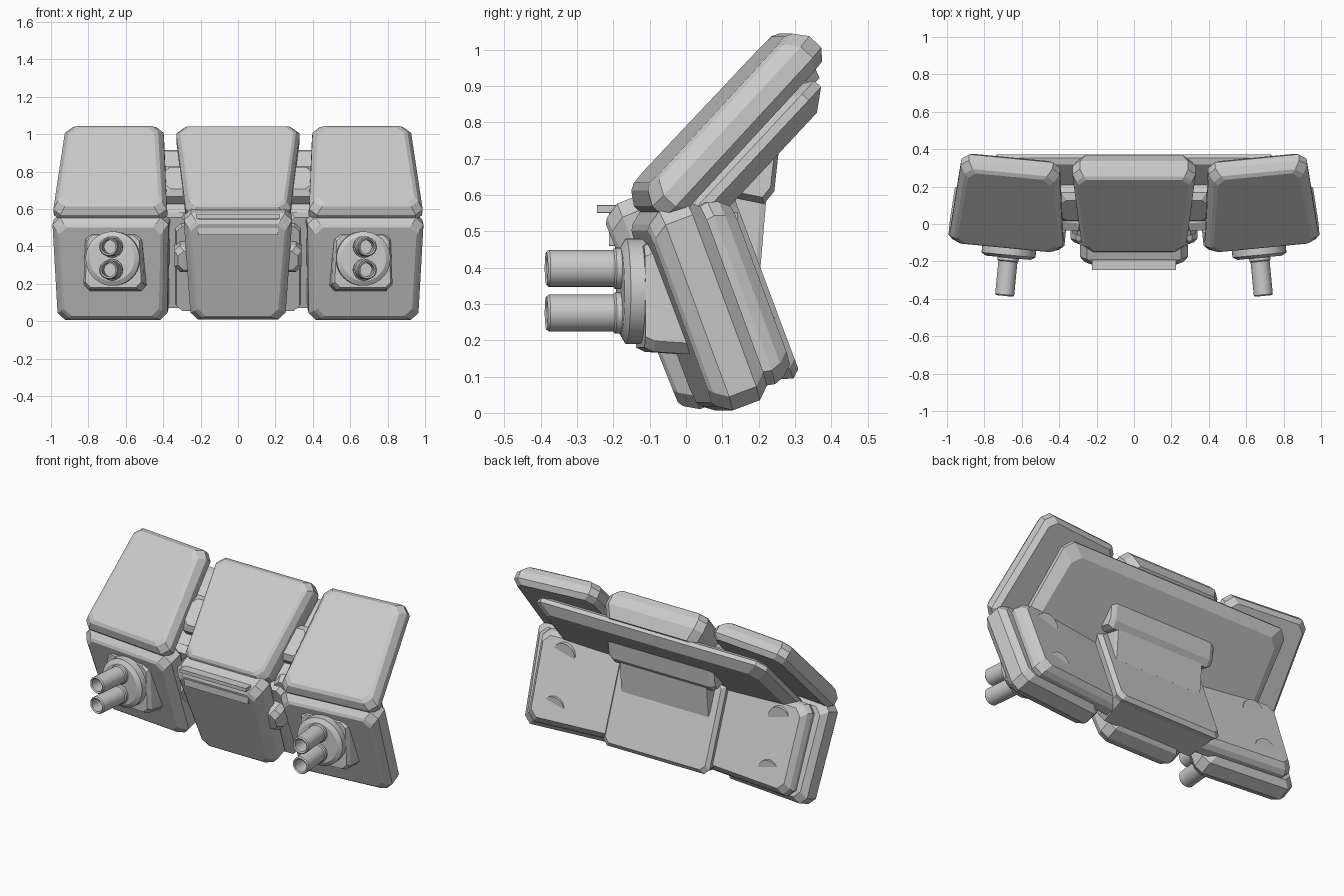
import bpy, bmesh, math
from mathutils import Vector, Matrix

cube = bpy.data.objects.get("Cube")
if cube:
    bpy.data.objects.remove(cube, do_unlink=True)

grey = bpy.data.materials.new("light_grey")
grey.use_nodes = True
colour = (0.6, 0.6, 0.6, 1)
grey.diffuse_color = colour
grey.node_tree.nodes["Principled BSDF"].inputs["Base Color"].default_value = colour

YAW = math.radians(5.5)


def frame(degrees):
    """Up and outward directions of a panel whose slope leans by this pitch."""
    a = math.radians(degrees)
    return Vector((0, math.cos(a), math.sin(a))), Vector((0, -math.sin(a), math.cos(a)))


UPPER = frame(47)
LOWER = frame(110.5)
LOWER_MID = frame(112)
UPRIGHT = frame(90)


def finish(name, bm, yaw_x=None, side=1, smooth=False):
    """Yaw about a vertical axis, mirror to the wanted side, make the object."""
    if yaw_x is not None:
        pivot = Matrix.Translation((yaw_x, 0, 0))
        bm.transform(pivot @ Matrix.Rotation(YAW, 4, 'Z') @ pivot.inverted())
    if side < 0:
        bm.transform(Matrix.Scale(-1, 4, (1, 0, 0)))
    bmesh.ops.recalc_face_normals(bm, faces=bm.faces)
    mesh = bpy.data.meshes.new(name)
    bm.to_mesh(mesh)
    bm.free()
    mesh.materials.append(grey)
    obj = bpy.data.objects.new(name, mesh)
    bpy.context.collection.objects.link(obj)
    if smooth:
        bpy.ops.object.select_all(action='DESELECT')
        obj.select_set(True)
        bpy.context.view_layer.objects.active = obj
        bpy.ops.object.shade_smooth_by_angle()
    return obj


def slab(name, axes, bottom, top, v_range, layers, cut=0.04, yaw_x=None, side=1):
    """Tapered plate with cut corners; layers are (depth, inset) from the front."""
    up, out = axes
    (bl, br), (tl, tr), (v0, v1) = bottom, top, v_range
    bm = bmesh.new()
    rings = []
    for depth, i in layers:
        lo, hi = v0 + i, v1 - i
        c = cut
        pts = [(bl + i + c, lo), (br - i - c, lo), (br - i, lo + c), (tr - i, hi - c),
               (tr - i - c, hi), (tl + i + c, hi), (tl + i, hi - c), (bl + i, lo + c)]
        rings.append([bm.verts.new(Vector((x, 0, 0)) + up * v + out * depth) for x, v in pts])
    for a, b in zip(rings, rings[1:]):
        for k in range(len(a)):
            n = (k + 1) % len(a)
            bm.faces.new((a[k], a[n], b[n], b[k]))
    bm.faces.new(rings[0])
    bm.faces.new(rings[-1])
    return finish(name, bm, yaw_x, side)


def lathe(name, x, z, profile, yaw_x, side, steps=32):
    """Turned part around an axis along y; profile is (radius, y)."""
    bm = bmesh.new()
    verts = [bm.verts.new((x + r, y, z)) for r, y in profile]
    edges = [bm.edges.new(e) for e in zip(verts, verts[1:])]
    bmesh.ops.spin(bm, geom=verts + edges, cent=(x, 0, z), axis=(0, 1, 0),
                   angle=math.tau, steps=steps)
    bmesh.ops.remove_doubles(bm, verts=bm.verts, dist=0.0005)
    return finish(name, bm, yaw_x, side, smooth=True)


def block(name, x_half, profile, end=0.03):
    """Side profile of (y, z) points swept across x, with tapered ends."""
    bm = bmesh.new()
    mid = sum((Vector((0, y, z)) for y, z in profile), Vector()) / len(profile)
    rings = []
    for x, s in ((-x_half, 0.8), (end - x_half, 1), (x_half - end, 1), (x_half, 0.8)):
        rings.append([bm.verts.new(mid + (Vector((0, y, z)) - mid) * s + Vector((x, 0, 0)))
                      for y, z in profile])
    for a, b in zip(rings, rings[1:]):
        for k in range(len(a)):
            n = (k + 1) % len(a)
            bm.faces.new((a[k], a[n], b[n], b[k]))
    bm.faces.new(rings[0])
    bm.faces.new(rings[-1])
    return finish(name, bm)


# Centre column panels
slab("centre_upper_panel", UPPER, (-0.28, 0.28), (-0.33, 0.33), (0.325, 0.955),
     [(0.535, 0.035), (0.525, 0.02), (0.49, 0), (0.43, 0), (0.36, 0.03)])
slab("centre_lower_panel", LOWER_MID, (-0.255, 0.255), (-0.29, 0.29), (-0.005, 0.605),
     [(0.01, 0.04), (0, 0.025), (-0.04, 0), (-0.11, 0), (-0.14, 0.02)])

# Thin lip and plate on the centre panel
slab("front_clip_lip", UPRIGHT, (-0.225, 0.225), (-0.225, 0.225), (0.55, 0.572),
     [(0.245, 0), (0.16, 0)], cut=0.001)
slab("front_clip_plate", UPRIGHT, (-0.215, 0.215), (-0.215, 0.215), (0.46, 0.55),
     [(0.212, 0), (0.15, 0)], cut=0.001)

for side, word in ((1, "left"), (-1, "right")):
    yaw = {"yaw_x": 0.67, "side": side}
    # Side panels
    slab(word + "_upper_panel", UPPER, (0.37, 0.98), (0.425, 0.955), (0.335, 0.975),
         [(0.522, 0.045), (0.512, 0.025), (0.475, 0), (0.43, 0), (0.40, 0.025)], **yaw)
    slab(word + "_lower_panel", LOWER, (0.385, 0.975), (0.362, 0.985), (-0.03, 0.555),
         [(-0.055, 0.04), (-0.065, 0.025), (-0.10, 0), (-0.18, 0), (-0.215, 0.03)], **yaw)
    # Rear plate of the lower side panel, with two half sunk pegs
    slab(word + "_lower_back_plate", LOWER, (0.25, 0.92), (0.25, 0.92), (-0.005, 0.53),
         [(-0.19, 0.01), (-0.24, 0), (-0.27, 0.01), (-0.30, 0.035)], **yaw)
    for label, z, y in (("upper", 0.478, 0.142), ("lower", 0.189, 0.243)):
        lathe(f"{word}_{label}_peg", 0.73, z, [(0, y), (0.075, y), (0.075, y - 0.12), (0, y - 0.12)],
              None, side, 24)
    # Gun mount, turret ring and twin hollow barrels
    slab(word + "_gun_mount", UPRIGHT, (0.485, 0.825), (0.495, 0.815), (0.16, 0.48),
         [(0.125, 0.02), (0.10, 0.008), (-0.02, 0)], cut=0.03, **yaw)
    lathe(word + "_gun_ring", 0.655, 0.335,
          [(0, -0.18), (0.12, -0.18), (0.145, -0.165), (0.145, -0.11), (0, -0.11)], 0.67, side, 40)
    for label, z in (("upper", 0.398), ("lower", 0.275)):
        lathe(f"{word}_{label}_barrel", 0.655, z,
              [(0, -0.25), (0.037, -0.25), (0.037, -0.38), (0.045, -0.385), (0.051, -0.378),
               (0.051, -0.20), (0.057, -0.195), (0.057, -0.17)], 0.67, side)

# Broad rear plates
slab("upper_back_plate", UPPER, (-0.81, 0.81), (-0.78, 0.78), (0.38, 0.91),
     [(0.385, 0.03), (0.365, 0), (0.34, 0), (0.30, 0.06)], cut=0.05)
slab("lower_centre_back_plate", LOWER, (-0.36, 0.36), (-0.36, 0.36), (-0.015, 0.525),
     [(-0.12, 0.03), (-0.28, 0.01), (-0.31, 0), (-0.332, 0.02)], cut=0.03)

# Connectors between the columns
slab("upper_connector", UPPER, (-0.42, 0.42), (-0.42, 0.42), (0.50, 0.72),
     [(0.47, 0.03), (0.44, 0), (0.36, 0)], cut=0.03)
slab("lower_connector", LOWER, (-0.34, 0.34), (-0.34, 0.34), (0.26, 0.41),
     [(-0.03, 0.02), (-0.06, 0), (-0.20, 0)], cut=0.03)

# Rear hinge: wide bar under the upper plate, strut down to the lower plate
block("rear_hinge_bar", 0.36,
      [(0.09, 0.60), (0.215, 0.575), (0.243, 0.61), (0.257, 0.735), (0.22, 0.78), (0.12, 0.70)])
block("rear_hinge_strut", 0.30,
      [(0.06, 0.62), (0.222, 0.60), (0.205, 0.40), (0.10, 0.40)], end=0.005)
